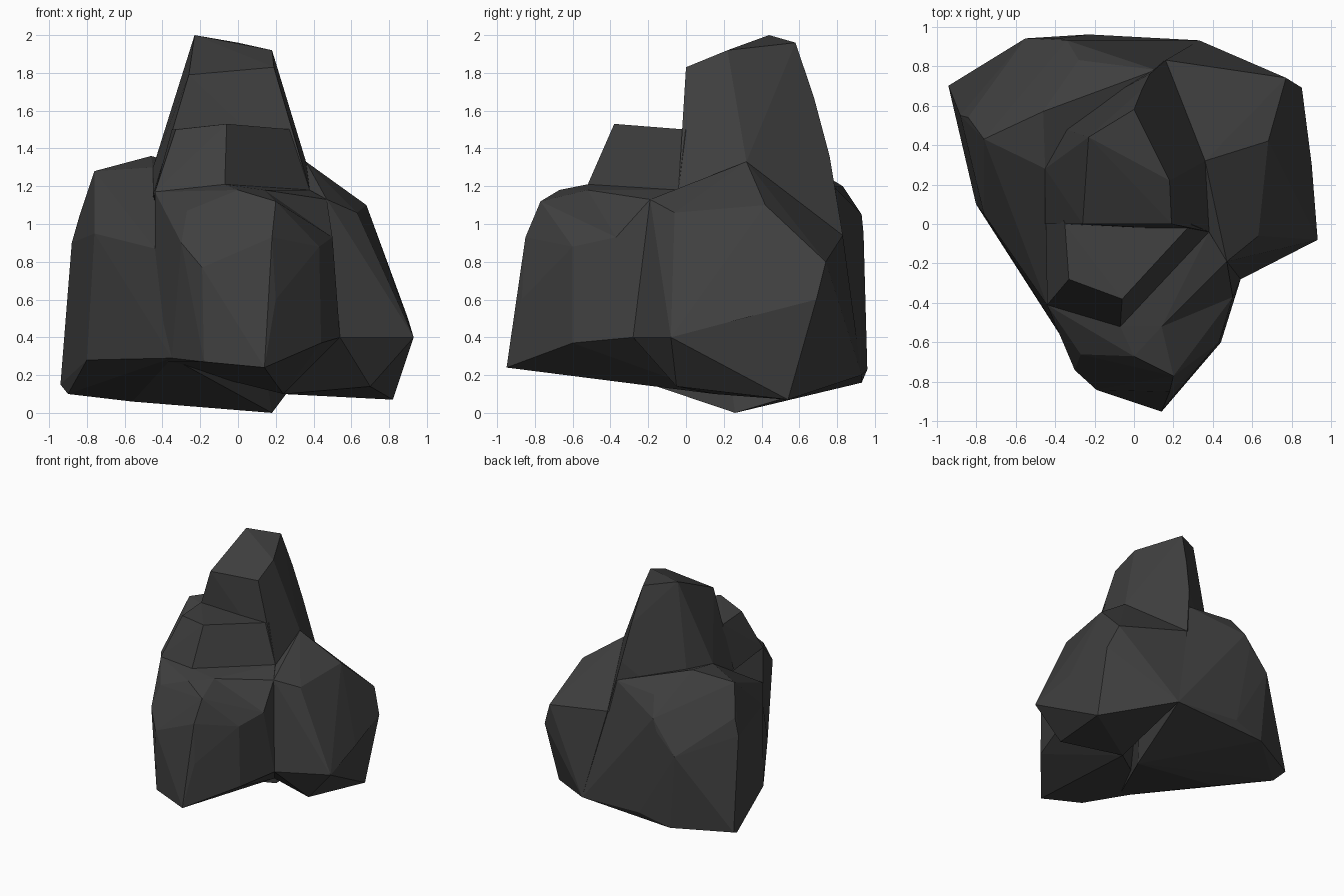
import bpy
import bmesh
from math import radians
from mathutils import Vector

default_cube = bpy.data.objects.get("Cube")
if default_cube:
    bpy.data.objects.remove(default_cube, do_unlink=True)


def make_material(name, grey):
    material = bpy.data.materials.new(name)
    material.use_nodes = True
    colour = (grey, grey, grey, 1)
    material.diffuse_color = colour
    shader = next(n for n in material.node_tree.nodes if n.type == "BSDF_PRINCIPLED")
    shader.inputs["Base Color"].default_value = colour
    shader.inputs["Roughness"].default_value = .9
    return material


stone = make_material("dark grey stone", .05)


def chunk(name, corners):
    """Make one faceted boulder as the convex hull of its corners."""
    bm = bmesh.new()
    for corner in corners:
        bm.verts.new(corner)
    hull = bmesh.ops.convex_hull(bm, input=bm.verts[:])
    unused = [v for v in hull["geom_interior"] if isinstance(v, bmesh.types.BMVert)]
    bmesh.ops.delete(bm, geom=unused, context="VERTS")
    # merge nearly coplanar triangles into broad facets
    bmesh.ops.dissolve_limit(bm, angle_limit=radians(3), verts=bm.verts[:], edges=bm.edges[:])
    bmesh.ops.recalc_face_normals(bm, faces=bm.faces[:])
    mesh = bpy.data.meshes.new(name)
    bm.to_mesh(mesh)
    bm.free()
    mesh.materials.append(stone)
    rock = bpy.data.objects.new(name, mesh)
    bpy.context.collection.objects.link(rock)
    return rock


# corners where neighbouring boulders meet
heart = Vector((0, .1, 1.1))
peak_foot = Vector((.38, -.04, 1.18))
peak_side = Vector((.36, .32, 1.33))
peak_corner = Vector((-.45, .28, 1.3))
back_rim = Vector((.11, .78, 1.2))
back_notch = Vector((.16, .83, .94))
back_base = Vector((.33, .93, .2))
ledge_corner = Vector((-.44, -.41, 1.17))
ledge_tip = Vector((-.07, -.52, 1.21))
nose_top = Vector((.14, -.52, 1.18))
nose_cheek = Vector((.5, -.37, .93))
nose_side_base = Vector((.54, -.28, .4))
nose_left_base = Vector((-.35, -.6, .29))
shoulder_front = Vector((.47, -.19, 1.13))
underside = Vector((.24, .15, .1))
down = Vector((0, 0, -1))

# tall peak with a sloping cap and a rounded back
chunk("peak", [
    (-.26, 0, 1.79), (.19, 0, 1.83), (.18, .22, 1.92),
    (-.23, .44, 2), (0, .58, 1.96), (.04, .68, 1.66), (.08, .76, 1.36),
    (-.45, 0, 1.15), (-.27, .5, 1.4), (-.4, .5, .9),
    peak_corner, peak_foot, peak_side, back_rim, back_notch,
])

# stepped ledge in front of the peak
chunk("front_ledge", [
    (-.35, 0, 1.5), (.29, 0, 1.5), (-.06, -.38, 1.53), (-.33, -.28, 1.5),
    ledge_corner, ledge_tip, peak_foot, peak_corner + down / 5, heart,
])

# blunt nose at the front
chunk("front_boulder", [
    (-.27, -.66, 1.07), (0, -.67, 1.18), (.2, -.77, 1.12),
    (-.3, -.74, .9), (-.19, -.84, .77), (.18, -.85, .93), (.2, -.87, .6),
    (.14, -.95, .24), (-.18, -.84, .27), (.43, -.6, .88), (.44, -.6, .37),
    nose_left_base, nose_top, nose_cheek, nose_side_base,
    ledge_tip, ledge_corner, ledge_corner + down * .9,
    heart, underside,
])

# saddle joining the nose to the shoulder
chunk("saddle", [
    shoulder_front, peak_foot, ledge_tip, nose_top, nose_cheek,
    nose_side_base, ledge_corner, heart, heart + down * .8,
])

# broad shoulder on the +x side
chunk("side_boulder", [
    (.68, .42, 1.1), (.63, -.06, 1.06), (.93, -.08, .4), (.9, .3, .5),
    (.85, .69, .6), (.77, .74, .8), (.82, .54, .07), (.7, -.05, .14),
    peak_side, shoulder_front, nose_side_base,
    back_notch, back_base, underside, heart,
])

# main mass on the -x side, running across the back
chunk("main_boulder", [
    (-.76, .43, 1.28), (-.46, .57, 1.36), (-.28, .83, 1.2),
    (-.34, .93, 1.05), (-.38, .94, .95), (-.55, .94, .78),
    (-.84, .54, 1.04), (-.88, .55, .9), (-.76, .05, .95),
    (-.94, .7, .15), (-.9, .6, .1), (-.8, .1, .28), (-.5, .93, .16),
    (-.23, .96, .23), (.18, .26, 0), (-.56, .3, .06),
    nose_left_base, ledge_corner + down * .3, peak_corner,
    back_base, back_rim, back_notch, heart,
])
